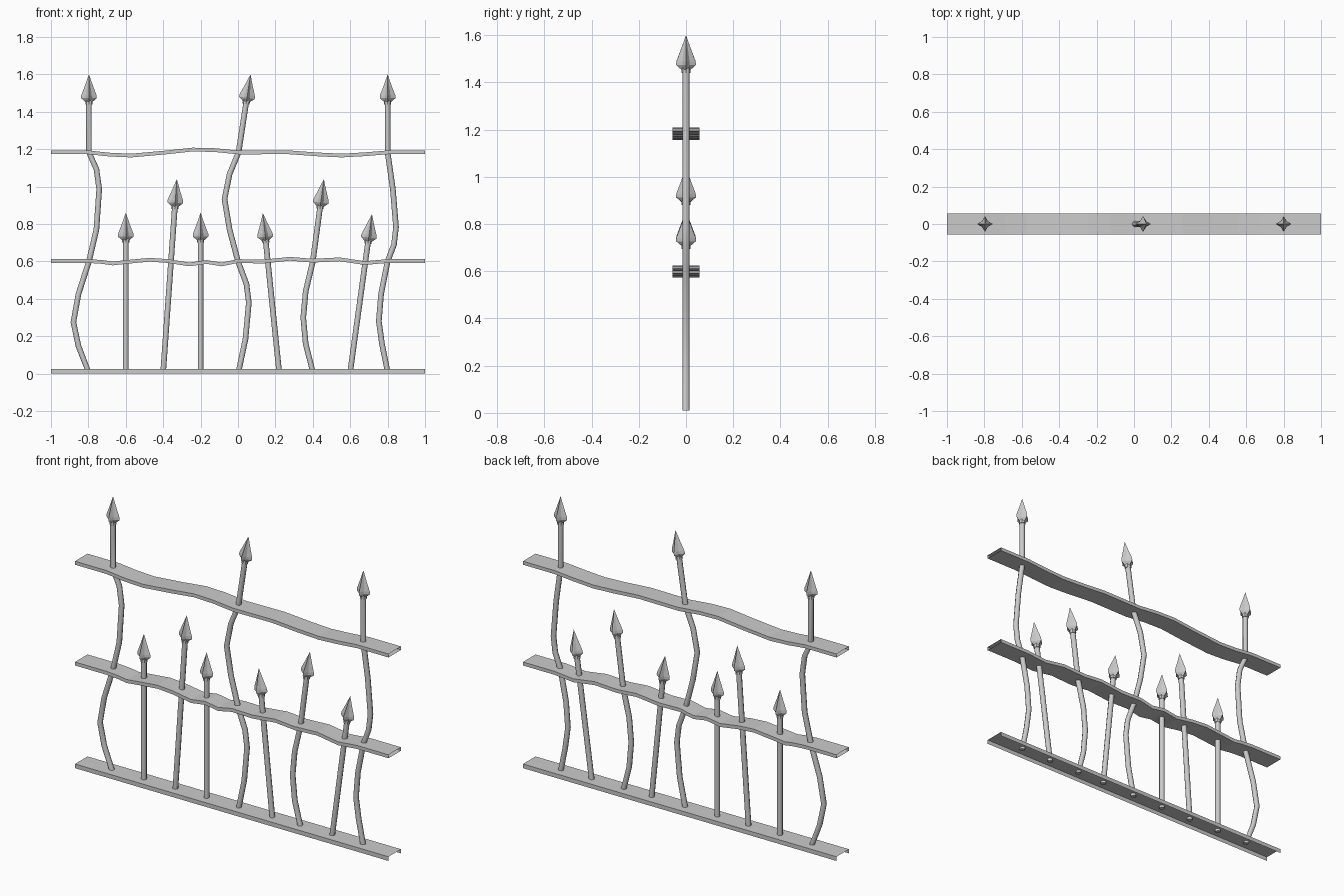
import bpy, bmesh, math
from mathutils import Vector

if "Cube" in bpy.data.objects:
    bpy.data.objects.remove(bpy.data.objects["Cube"])

R = 0.015       # bar radius
DEPTH = 0.057   # half depth of the rails
HEAD = 0.16     # spearhead length including collar


def finish(name, bm, smooth=False):
    bmesh.ops.recalc_face_normals(bm, faces=bm.faces[:])
    me = bpy.data.meshes.new(name)
    bm.to_mesh(me)
    bm.free()
    ob = bpy.data.objects.new(name, me)
    bpy.context.collection.objects.link(ob)
    if smooth:
        bpy.ops.object.select_all(action='DESELECT')
        ob.select_set(True)
        bpy.context.view_layer.objects.active = ob
        bpy.ops.object.shade_smooth_by_angle(angle=math.radians(50))
    return ob


def bridge(bm, rings, closed=True):
    for a, b in zip(rings, rings[1:]):
        n = len(a)
        for i in range(n if closed else n - 1):
            j = (i + 1) % n
            bm.faces.new((a[i], a[j], b[j], b[i]))


def rail(name, path, section, closed):
    # open-ended band following a wavy line
    bm = bmesh.new()
    rings = [[bm.verts.new((x, y, z + dz)) for y, dz in section] for x, z in path]
    bridge(bm, rings, closed)
    return finish(name, bm)


def bar(name, path):
    # round bar swept along a path in the XZ plane; the last point is the spear tip
    pts = [Vector((x, 0, z)) for x, z in path]
    axis = (pts[-1] - pts[-2]).normalized()
    tip = pts[-1].copy()
    pts[-1] = tip - axis * (HEAD - 0.02)
    bm = bmesh.new()
    rings = []
    for i, p in enumerate(pts):
        t = (pts[min(i + 1, len(pts) - 1)] - pts[max(i - 1, 0)]).normalized()
        if i == 0:
            t = Vector((0, 0, 1))
        side = Vector((t.z, 0, -t.x))
        rings.append([bm.verts.new(p + side * R * math.cos(a) + Vector((0, R * math.sin(a), 0)))
                      for a in (k * math.tau / 8 for k in range(8))])
    bridge(bm, rings)
    bm.faces.new(rings[0])
    bm.faces.new(rings[-1])
    finish(name + "_bar", bm, True)
    spearhead(name, tip, axis)


def spearhead(name, tip, axis):
    side = Vector((axis.z, 0, -axis.x))

    def ring(bm, dist, r_out, r_in, n=8):
        c = tip - axis * dist
        out = []
        for k in range(n):
            a, r = k * math.tau / n, r_in if k % 2 else r_out
            out.append(bm.verts.new(c + side * r * math.cos(a) + Vector((0, r * math.sin(a), 0))))
        return out

    # collar
    bm = bmesh.new()
    rings = [ring(bm, d, 0.019, 0.019) for d in (HEAD, HEAD - 0.022)]
    bridge(bm, rings)
    for r in rings:
        bm.faces.new(r)
    finish(name + "_collar", bm)

    # four-edged blade
    bm = bmesh.new()
    rings = [ring(bm, *s) for s in ((0.148, 0.018, 0.015), (0.127, 0.042, 0.022),
                                    (0.112, 0.041, 0.021), (0.062, 0.022, 0.012))]
    bridge(bm, rings)
    bm.faces.new(rings[0])
    apex = bm.verts.new(tip)
    top = rings[-1]
    for i in range(8):
        bm.faces.new((top[i], top[(i + 1) % 8], apex))
    finish(name + "_spearhead", bm)


# rails
tube = [(-DEPTH, -0.01), (DEPTH, -0.01), (DEPTH, 0.01), (-DEPTH, 0.01)]
channel = [(-DEPTH, 0), (-DEPTH, 0.024), (DEPTH, 0.024), (DEPTH, 0)]
rail("bottom_rail", [(-1, 0), (1, 0)], channel, False)
rail("middle_rail", [(-1, .602), (-.8, .602), (-.725, .597), (-.67, .589), (-.607, .596),
                     (-.473, .609), (-.376, .602), (-.259, .584), (-.168, .597), (-.087, .584),
                     (0, .602), (.132, .599), (.277, .614), (.4, .604), (.544, .611),
                     (.678, .591), (.8, .602), (1, .602)], tube, True)
rail("top_rail", [(-1, 1.183), (-.8, 1.183), (-.687, 1.171), (-.57, 1.166), (-.39, 1.182),
                  (-.243, 1.198), (-.125, 1.195), (.01, 1.182), (.26, 1.184), (.427, 1.172),
                  (.555, 1.166), (.68, 1.173), (.8, 1.183), (1, 1.183)], tube, True)

# tall bent posts
bar("left_post", [(-.8, .01), (-.853, .147), (-.88, .275), (-.853, .425), (-.797, .6),
                  (-.757, .77), (-.742, .987), (-.757, 1.094), (-.797, 1.183), (-.797, 1.6)])
bar("centre_post", [(.003, .01), (.04, .185), (.058, .38), (.045, .48), (0, .6), (-.045, .77),
                    (-.072, .933), (-.045, 1.067), (.003, 1.183), (.067, 1.6)])
bar("right_post", [(.8, .01), (.77, .158), (.753, .28), (.765, .425), (.8, .6), (.834, .69),
                   (.845, .783), (.828, .987), (.8, 1.183), (.8, 1.6)])

# short pickets
pickets = [[(-.6, .01), (-.6, .86)],
           [(-.4, .01), (-.327, 1.04)],
           [(-.2, .01), (-.2, .86)],
           [(.22, .01), (.133, .858)],
           [(.4, .01), (.362, .158), (.349, .3), (.362, .44), (.4, .6), (.459, 1.04)],
           [(.6, .01), (.716, .853)]]
for i, path in enumerate(pickets, 1):
    bar(f"picket_{i}", path)
